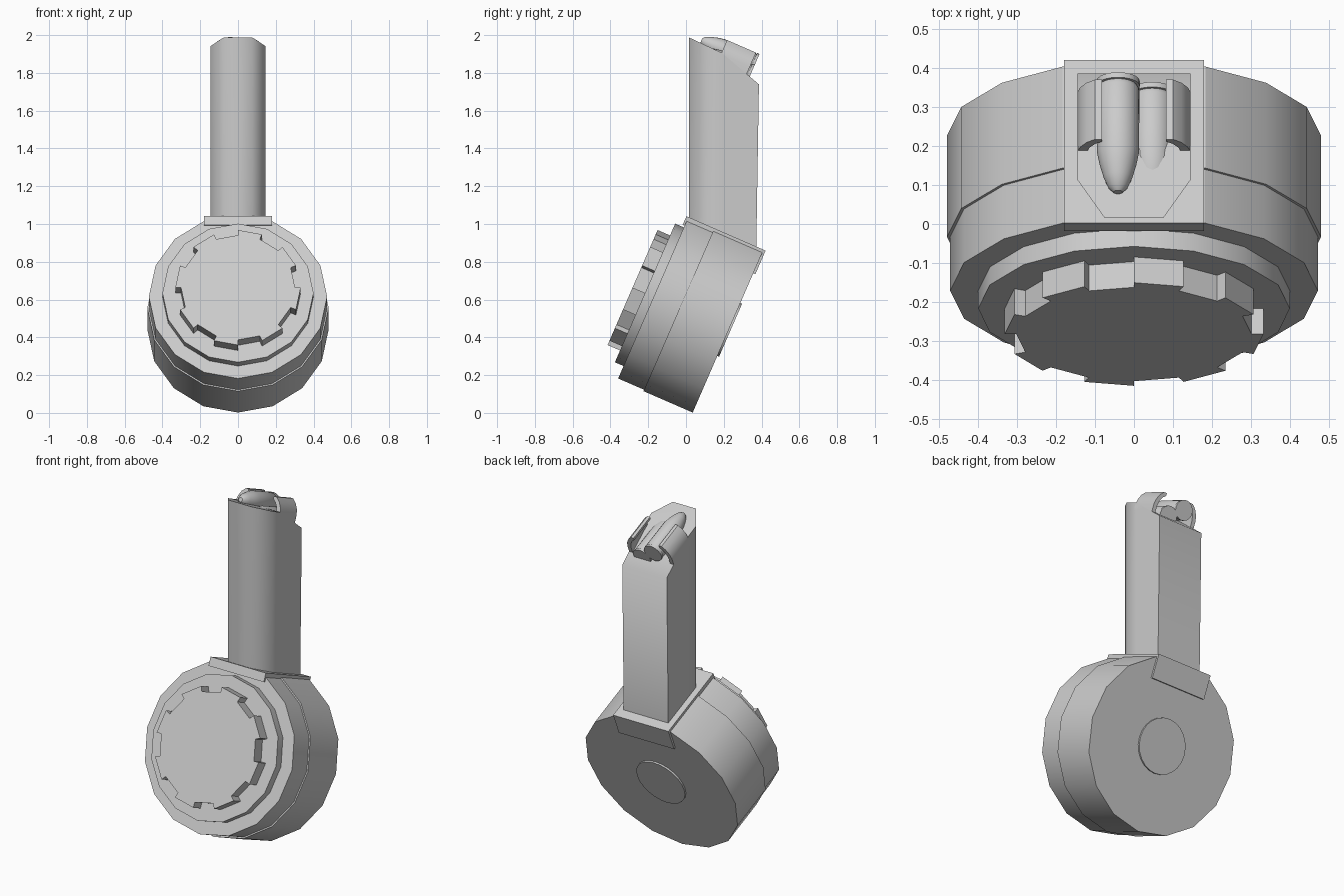
import bpy, bmesh, math
from mathutils import Matrix, Vector

if "Cube" in bpy.data.objects:
    bpy.data.objects.remove(bpy.data.objects["Cube"])

TILT = Matrix.Rotation(math.radians(-23.5), 4, 'X')
DRUM = Matrix.Translation((0, 0.227, 0.442)) @ TILT    # centre of the drum's back face
FEED = Matrix.Translation((0, 0.367, 1.849)) @ TILT    # base of the upper round

steel = bpy.data.materials.new("grey_steel")
steel.diffuse_color = (0.6, 0.6, 0.6, 1)
steel.use_nodes = True
steel.node_tree.nodes["Principled BSDF"].inputs["Base Color"].default_value = steel.diffuse_color


def finish(name, bm, matrix=Matrix(), angle=30):
    bmesh.ops.recalc_face_normals(bm, faces=bm.faces)
    bm.transform(matrix)
    me = bpy.data.meshes.new(name)
    bm.to_mesh(me)
    bm.free()
    me.materials.append(steel)
    me.shade_smooth()
    me.set_sharp_from_angle(angle=math.radians(angle))
    ob = bpy.data.objects.new(name, me)
    bpy.context.collection.objects.link(ob)
    return ob


def prism(name, outline, front, back, matrix, angle=30):
    """Extrude an (x, up) outline from front to back."""
    bm = bmesh.new()
    a = [bm.verts.new((x, front, u)) for x, u in outline]
    b = [bm.verts.new((x, back, u)) for x, u in outline]
    bm.faces.new(a)
    bm.faces.new(b)
    n = len(a)
    for i in range(n):
        j = (i + 1) % n
        bm.faces.new((a[i], a[j], b[j], b[i]))
    return finish(name, bm, matrix, angle)


def circle(r, n=16, top=9.0):
    """Polygon with a vertex at the top, flattened above a given height."""
    return [(r * math.sin(k * math.tau / n), min(top, r * math.cos(k * math.tau / n)))
            for k in range(n)]


def box(x, u0, u1):
    return [(-x, u0), (x, u0), (x, u1), (-x, u1)]


# Drum shells, stepped front cover and rear hub
prism("drum_rear_shell", circle(0.48, top=0.444), -0.284, 0, DRUM)
prism("drum_front_shell", circle(0.472, top=0.44), -0.434, -0.284, DRUM)
prism("front_cover", circle(0.40), -0.484, -0.42, DRUM)
prism("rear_hub", circle(0.153, 24), -0.01, 0.01, DRUM)

# Notched winding knob: alternate segments stand proud
notches = []
for k in range(16):
    r = 0.332 if k % 2 == 0 else 0.302
    for a in (k, k + 1):
        t = a * math.tau / 16
        notches.append((r * math.sin(t), r * math.cos(t)))
prism("winding_knob", notches, -0.556, -0.47, DRUM, 20)

# Collar plate on the drum and its tab over the rear face
prism("collar_plate", box(0.18, 0.41, 0.46), -0.445, 0.012, DRUM)
prism("collar_tab", box(0.18, 0.324, 0.42), -0.02, 0.012, DRUM)

# Feed tower: chamfered footprint with a two-slope top
half = [(0.075, 0.015), (0.145, 0.113), (0.145, 0.19), (0.145, 0.386)]
foot = half + [(-x, y) for x, y in reversed(half)]


def top_z(y):
    return 1.988 - 0.47 * (y - 0.015) if y <= 0.19 else 1.906 - 0.85 * (y - 0.19)


bm = bmesh.new()
low = [bm.verts.new((x, y - (0.014 if y > 0.3 else 0), 0.87)) for x, y in foot]
high = [bm.verts.new((x, y, top_z(y))) for x, y in foot]
for i in range(8):
    j = (i + 1) % 8
    bm.faces.new((low[i], low[j], high[j], high[i]))
bm.faces.new(low)
bm.faces.new([high[i] for i in (0, 1, 2, 5, 6, 7)])
bm.faces.new([high[i] for i in (2, 3, 4, 5)])
finish("feed_tower", bm, angle=60)

# Curved feed lips, mirrored left and right
lip = [(0.145, -0.09), (0.145, -0.025), (0.138, 0.005), (0.122, 0.034), (0.10, 0.055),
       (0.082, 0.055), (0.082, 0.04), (0.1, 0.025), (0.115, 0.0), (0.122, -0.03), (0.122, -0.09)]
for side, s in (("left", -1), ("right", 1)):
    prism(side + "_feed_lip", [(s * x, u) for x, u in lip], -0.187, -0.02, FEED, 40)

# Two staggered rounds, lathed from a profile of (distance, radius)
profile = [(0, 0.056), (0.014, 0.056), (0.014, 0.048), (0.026, 0.055), (0.2, 0.054),
           (0.235, 0.047), (0.27, 0.037), (0.298, 0.025), (0.311, 0.012)]


def cartridge(name, x, u):
    bm = bmesh.new()
    n = 20
    rings = [[bm.verts.new((x + r * math.cos(k * math.tau / n), -d,
                            u + r * math.sin(k * math.tau / n))) for k in range(n)]
             for d, r in profile]
    for a, b in zip(rings, rings[1:]):
        for k in range(n):
            j = (k + 1) % n
            bm.faces.new((a[k], a[j], b[j], b[k]))
    bm.faces.new(rings[0])
    bm.faces.new(rings[-1])
    finish(name, bm, FEED, 40)


cartridge("upper_round", -0.041, 0.0)
cartridge("lower_round", 0.047, -0.062)
